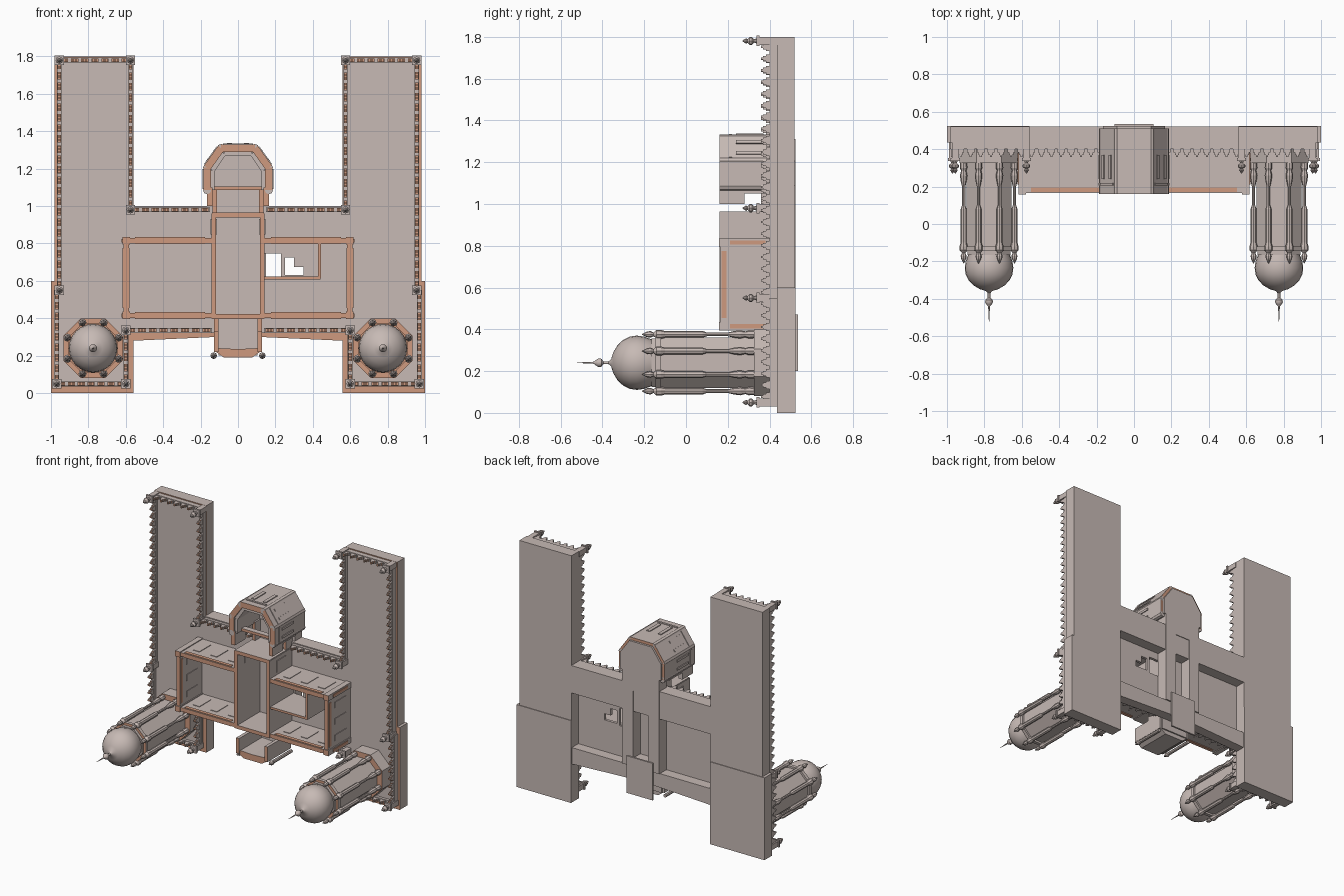
import bpy, bmesh, math
from mathutils import Vector

cube = bpy.data.objects.get("Cube")
if cube:
    bpy.data.objects.remove(cube)


def material(name, rgb):
    m = bpy.data.materials.new(name)
    m.use_nodes = True
    m.diffuse_color = (*rgb, 1)
    m.node_tree.nodes["Principled BSDF"].inputs["Base Color"].default_value = (*rgb, 1)
    return m


MATS = [material("pale_stone", (0.57, 0.49, 0.46)), material("salmon_trim", (0.62, 0.32, 0.21))]
STONE, TRIM = 0, 1


def prism(bm, pts, y0, y1, mat=STONE, front=None, back=None):
    """Extrude an x,z outline along y; the end caps may have their own colour."""
    a = [bm.verts.new((x, y0, z)) for x, z in pts]
    b = [bm.verts.new((x, y1, z)) for x, z in pts]
    bm.faces.new(a).material_index = mat if front is None else front
    bm.faces.new(b[::-1]).material_index = mat if back is None else back
    for i in range(len(a)):
        j = (i + 1) % len(a)
        bm.faces.new((a[j], a[i], b[i], b[j])).material_index = mat


def box(bm, x0, x1, z0, z1, y0, y1, **kw):
    prism(bm, [(x0, z0), (x1, z0), (x1, z1), (x0, z1)], y0, y1, **kw)


def wall(bm, p, q, half, y0, y1, t0=0, t1=1, **kw):
    """Box along the line p-q in plan, between fractions t0 and t1."""
    p, q = Vector(p), Vector(q)
    d = (q - p).normalized()
    n = Vector((-d.y, d.x)) * half
    a, b = p.lerp(q, t0), p.lerp(q, t1)
    prism(bm, [a - n, b - n, b + n, a + n], y0, y1, **kw)


def lathe(bm, profile, cx, cz, n, mat=STONE, turn=0.0):
    """Revolve (radius, y) points around an axis parallel to y."""
    rings = []
    for r, y in profile:
        rings.append([bm.verts.new((cx + r * math.cos(turn + math.tau * i / n), y,
                                    cz + r * math.sin(turn + math.tau * i / n))) for i in range(n)])
    for a, b in zip(rings, rings[1:]):
        for i in range(n):
            j = (i + 1) % n
            bm.faces.new((a[i], a[j], b[j], b[i])).material_index = mat
    bm.faces.new(rings[0]).material_index = mat
    bm.faces.new(rings[-1][::-1]).material_index = mat


def finish(name, bm, mirror=False, smooth=False):
    bmesh.ops.recalc_face_normals(bm, faces=bm.faces)
    me = bpy.data.meshes.new(name)
    bm.to_mesh(me)
    bm.free()
    for m in MATS:
        me.materials.append(m)
    ob = bpy.data.objects.new(name, me)
    bpy.context.collection.objects.link(ob)
    if mirror:
        ob.modifiers.new("Mirror", "MIRROR")
    if smooth:
        bpy.ops.object.select_all(action="DESELECT")
        ob.select_set(True)
        bpy.context.view_layer.objects.active = ob
        bpy.ops.object.shade_smooth_by_angle(angle=math.radians(40))
    return ob


# Wing plinths and inset terraces
bm = bmesh.new()
box(bm, 0.56, 0.98, 0.6, 1.8, 0.435, 0.52, front=TRIM)
box(bm, 0.56, 1.0, 0, 0.6, 0.435, 0.525, front=TRIM)
box(bm, 0.565, 0.968, 0.55, 1.79, 0.42, 0.435)
box(bm, 0.585, 0.985, 0.035, 0.55, 0.42, 0.435)
finish("wing_plinth", bm, mirror=True)

# Central floor, tiled around the stair openings
bm = bmesh.new()
box(bm, -0.585, 0.14, 0.32, 1, 0.42, 0.44)
for x0, x1, h0, h1 in [(0.14, 0.23, 0.62, 0.745), (0.25, 0.3, 0.63, 0.725), (0.3, 0.35, 0.63, 0.675)]:
    box(bm, x0, x1, 0.32, h0, 0.42, 0.44)
    box(bm, x0, x1, h1, 1, 0.42, 0.44)
box(bm, 0.23, 0.25, 0.32, 1, 0.42, 0.44)
box(bm, 0.35, 0.585, 0.32, 1, 0.42, 0.44)
finish("central_floor", bm)

# Underside bars that frame the recesses, and the flared lower edge
bm = bmesh.new()
box(bm, 0, 0.56, 0.8, 1, 0.44, 0.52)
prism(bm, [(0, 0.3), (0.12, 0.3), (0.56, 0.28), (0.56, 0.4), (0, 0.4)], 0.44, 0.515, front=TRIM)
box(bm, 0.06, 0.15, 0.4, 1.1, 0.44, 0.525)
box(bm, 0, 0.06, 0.95, 1.1, 0.44, 0.525)
box(bm, 0, 0.06, 0.4, 0.46, 0.44, 0.525)
finish("base_frame", bm, mirror=True)

# Parapets with pointed merlons
bm = bmesh.new()
runs = [[(0.15, 0.98), (0.575, 0.98), (0.575, 1.78), (0.955, 1.78), (0.955, 0.55)],
        [(0.97, 0.55), (0.97, 0.05), (0.6, 0.05), (0.6, 0.335), (0.14, 0.335)]]
for run in runs:
    for p, q in zip(run, run[1:]):
        wall(bm, p, q, 0.013, 0.4, 0.435)
        length = (Vector(q) - Vector(p)).length
        n = round(length / 0.056)
        for i in range(n):
            for lo, hi, y0, y1 in [(0.14, 0.86, 0.382, 0.4), (0.28, 0.72, 0.368, 0.382), (0.4, 0.6, 0.358, 0.368)]:
                wall(bm, p, q, 0.009, y0, y1, (i + lo) / n, (i + hi) / n, front=TRIM)
finish("parapet", bm, mirror=True)

# Corner pinnacles
bm = bmesh.new()
for x, z in runs[0][1:] + runs[1][1:4]:
    box(bm, x - 0.019, x + 0.019, z - 0.019, z + 0.019, 0.35, 0.435)
    box(bm, x - 0.025, x + 0.025, z - 0.025, z + 0.025, 0.338, 0.352)
    lathe(bm, [(0.012, 0.338), (0.008, 0.325), (0.02, 0.315), (0.02, 0.305), (0.008, 0.295),
               (0.013, 0.288), (0.002, 0.27)], x, z, 8)
finish("corner_pinnacle", bm, mirror=True)

# Minarets: octagonal base, shaft, columns, gallery ring
CX, CZ, EIGHTH = 0.775, 0.24, math.pi / 8
bm = bmesh.new()


def octagon(r):
    return [(CX + r * math.cos(EIGHTH * (2 * i + 1)), CZ + r * math.sin(EIGHTH * (2 * i + 1))) for i in range(8)]


prism(bm, octagon(0.172), 0.325, 0.43, front=TRIM)
prism(bm, octagon(0.13), -0.12, 0.33)
prism(bm, octagon(0.145), -0.145, -0.12, front=TRIM)
prism(bm, octagon(0.125), -0.165, -0.145)
for x, z in octagon(0.147):
    lathe(bm, [(0.018, 0.33), (0.02, 0.3), (0.014, 0.285), (0.02, 0.26), (0.016, 0.23), (0.009, 0.2),
               (0.009, 0.1), (0.016, 0.08), (0.016, -0.1), (0.022, -0.12), (0.022, -0.14),
               (0.009, -0.155), (0.016, -0.17), (0.014, -0.185), (0.002, -0.21)], x, z, 8)
finish("minaret", bm, mirror=True)

# Minaret domes with finials
bm = bmesh.new()
lathe(bm, [(0.1, -0.13), (0.112, -0.165), (0.125, -0.2), (0.13, -0.235), (0.125, -0.27), (0.11, -0.3),
           (0.085, -0.327), (0.05, -0.348), (0.018, -0.358), (0.007, -0.37), (0.007, -0.395),
           (0.019, -0.405), (0.021, -0.418), (0.014, -0.43), (0.005, -0.44), (0.001, -0.522)], CX, CZ, 24)
finish("minaret_dome", bm, mirror=True, smooth=True)

# Open rooms on both sides of the hall
bm = bmesh.new()
for s in (1, -1):
    corners = [(0.13 * s, 0.815), (0.598 * s, 0.815), (0.598 * s, 0.415), (0.13 * s, 0.415)]
    for p, q in zip(corners, corners[1:]):
        wall(bm, p, q, 0.014, 0.165, 0.43, front=TRIM)
        wall(bm, p, q, 0.019, 0.17, 0.195, 0.1, 0.9, mat=TRIM)
        for t in (0.2, 0.5, 0.8):
            wall(bm, p, q, 0.018, 0.24, 0.37, t - 0.055, t + 0.055)
    for x, z in corners[1:3]:
        box(bm, x - 0.02, x + 0.02, z - 0.02, z + 0.02, 0.157, 0.43, front=TRIM)
        box(bm, x - 0.024, x + 0.024, z - 0.01, z + 0.01, 0.21, 0.38, mat=TRIM)
wall(bm, (0.13, 0.615), (0.44, 0.615), 0.008, 0.17, 0.43, front=TRIM)
wall(bm, (0.435, 0.615), (0.435, 0.81), 0.008, 0.17, 0.43, front=TRIM)
finish("side_rooms", bm)

# Central hall
bm = bmesh.new()
for p, q in [((0.13, 0.4), (0.13, 0.96)), ((0, 0.952), (0.14, 0.952)), ((0, 0.41), (0.14, 0.41))]:
    wall(bm, p, q, 0.013, 0.16, 0.43, front=TRIM)
wall(bm, (0.13, 0.4), (0.13, 0.96), 0.018, 0.24, 0.34, 0.8, 0.95)
finish("central_hall", bm, mirror=True)

# Porch and entrance steps
bm = bmesh.new()
wall(bm, (0.115, 0.22), (0.115, 0.33), 0.012, 0.16, 0.43, front=TRIM)
wall(bm, (0.115, 0.33), (0.115, 0.4), 0.012, 0.3, 0.43, front=TRIM)
prism(bm, [(0, 0.19), (0.075, 0.19), (0.125, 0.225), (0.1, 0.24), (0, 0.235)], 0.17, 0.43, front=TRIM)
box(bm, 0, 0.11, 0.22, 0.33, 0.42, 0.44)
lathe(bm, [(0.012, 0.43), (0.012, 0.22), (0.018, 0.2), (0.002, 0.17)], 0.13, 0.2, 8)
finish("porch", bm, mirror=True)
bm = bmesh.new()
box(bm, -0.105, 0.105, 0.2, 0.47, 0.522, 0.535)
finish("entrance_steps", bm)

# Apse: faceted wall with arched window panels, inner ring and floor
bm = bmesh.new()
arch = [(0.165, 1.085), (0.165, 1.205), (0.09, 1.31), (-0.09, 1.31), (-0.165, 1.205), (-0.165, 1.085)]
for p, q in zip(arch, arch[1:]):
    wall(bm, p, q, 0.02, 0.16, 0.51, front=TRIM, back=TRIM)
    inner_p, inner_q = [(x * 0.83, 1.085 + (z - 1.085) * 0.87) for x, z in (p, q)]
    wall(bm, inner_p, inner_q, 0.012, 0.172, 0.43)
    for t, w in ((0.25, 0.07), (0.75, 0.07)):
        wall(bm, p, q, 0.026, 0.24, 0.37, t - w, t + w)
    wall(bm, p, q, 0.025, 0.205, 0.22, 0.05, 0.95)
for x, z in arch:
    lathe(bm, [(0.022, 0.16), (0.022, 0.51)], x, z, 8)
prism(bm, arch, 0.425, 0.525)
finish("apse", bm)

# Link between hall and apse, with raking side walls
bm = bmesh.new()
wall(bm, (0.125, 0.96), (0.125, 1.1), 0.012, 0.36, 0.43, front=TRIM)
wall(bm, (0.152, 1.0), (0.152, 1.1), 0.015, 0.16, 0.28, front=TRIM)
wall(bm, (0.152, 1.05), (0.152, 1.1), 0.015, 0.28, 0.43)
box(bm, 0, 0.165, 1.085, 1.105, 0.22, 0.26, front=TRIM)
box(bm, 0, 0.13, 0.96, 1.1, 0.42, 0.44)
finish("apse_link", bm, mirror=True)
